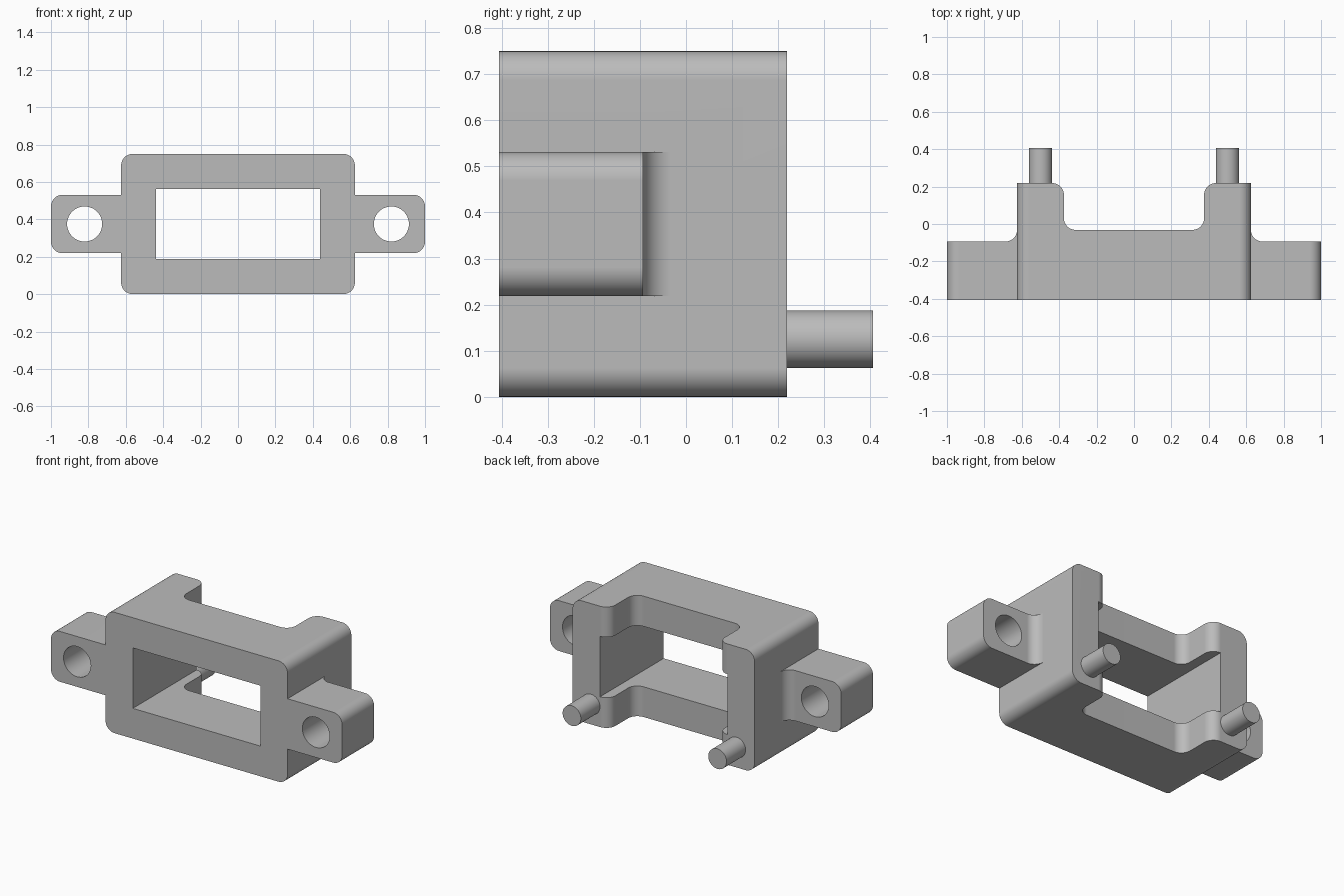
import bpy, bmesh
from math import cos, sin, radians
from mathutils import Vector

if "Cube" in bpy.data.objects:
    bpy.data.objects.remove(bpy.data.objects["Cube"])

U = 1 / 16            # one design unit
R = U                 # common fillet radius
FRONT, BACK = -6.5 * U, 3.5 * U
MID_Z = 6 * U

grey = bpy.data.materials.new("plain grey")
grey.use_nodes = True
grey.diffuse_color = (0.5, 0.5, 0.5, 1)
grey.node_tree.nodes["Principled BSDF"].inputs["Base Color"].default_value = (0.5, 0.5, 0.5, 1)


def arc(cx, cy, start, end, steps=12):
    angles = [radians(start + (end - start) * i / steps) for i in range(steps + 1)]
    return [(cx + R * cos(a), cy + R * sin(a)) for a in angles]


def mirrored(half):
    """Close a right-hand profile with its mirror image."""
    return half + [(-x, y) for x, y in reversed(half)]


def prism(name, profile, axis, low, high):
    """Extrude a profile along z (plan view) or y (front view)."""
    def place(p, d):
        return (p[0], p[1], d) if axis == "z" else (p[0], d, p[1])
    bm = bmesh.new()
    face = bm.faces.new([bm.verts.new(place(p, low)) for p in profile])
    moved = bmesh.ops.extrude_face_region(bm, geom=[face])["geom"]
    shift = Vector(place((0, 0), high - low))
    bmesh.ops.translate(bm, vec=shift, verts=[v for v in moved if isinstance(v, bmesh.types.BMVert)])
    bmesh.ops.recalc_face_normals(bm, faces=bm.faces)
    return finish(name, bm)


def finish(name, bm):
    mesh = bpy.data.meshes.new(name)
    bm.to_mesh(mesh)
    bm.free()
    mesh.materials.append(grey)
    obj = bpy.data.objects.new(name, mesh)
    bpy.context.collection.objects.link(obj)
    return obj


def cylinder(name, x, z, radius, low, high, segments=48):
    profile = [(x + radius * cos(radians(360 * i / segments)),
                z + radius * sin(radians(360 * i / segments))) for i in range(segments)]
    return prism(name, profile, "y", low, high)


def select_only(obj):
    bpy.ops.object.select_all(action="DESELECT")
    obj.select_set(True)
    bpy.context.view_layer.objects.active = obj


def combine(target, tool, operation):
    mod = target.modifiers.new(operation.title(), "BOOLEAN")
    mod.operation, mod.object, mod.solver = operation, tool, "EXACT"
    select_only(target)
    bpy.ops.object.modifier_apply(modifier=mod.name)
    bpy.data.objects.remove(tool)


def smooth(obj):
    select_only(obj)
    bpy.ops.object.shade_smooth_by_angle(angle=radians(30))
    mod = obj.modifiers.new("Even Shading", "WEIGHTED_NORMAL")
    mod.keep_sharp = True


# Main block with rounded corners
w, h = 10 * U, 12 * U
half = arc(w - R, R, -90, 0) + arc(w - R, h - R, 0, 90)
frame = prism("frame", mirrored(half), "y", FRONT, BACK)

# Mounting ears, filleted into the block at the back
ear_back = -1.5 * U
half = [(1, FRONT), (1, ear_back)] + arc(w + R, ear_back + R, 270, 180) + [(0.6, ear_back + R), (0.6, -0.1)]
ears = prism("ears", mirrored(half), "z", MID_Z - 2.5 * U, MID_Z + 2.5 * U)
bm = bmesh.new()
bm.from_mesh(ears.data)
corners = [e for e in bm.edges if all(abs(v.co.x) > 0.99 for v in e.verts)
           and abs(e.verts[0].co.y - e.verts[1].co.y) > 0.1]
bmesh.ops.bevel(bm, geom=corners, offset=R, segments=12, profile=0.5, affect="EDGES")
bm.to_mesh(ears.data)
bm.free()
combine(frame, ears, "UNION")

# Rear recess between the two prongs
floor = -0.5 * U
half = arc(5 * U, floor + R, -90, 0) + arc(7 * U, BACK - R, 180, 90) + [(7 * U, 0.4)]
recess = prism("recess_cutter", mirrored(half), "z", -0.1, 0.9)
combine(frame, recess, "DIFFERENCE")

# Rectangular window through the block
window = prism("window_cutter", mirrored([(7 * U, 3 * U), (7 * U, 9 * U)]), "y", -0.6, 0.6)
combine(frame, window, "DIFFERENCE")

# Screw holes in the ears and locating pegs on the prongs
for side, label in ((1, "left"), (-1, "right")):
    hole = cylinder("hole_cutter", side * 0.82, MID_Z, 1.5 * U, -0.6, 0.6)
    combine(frame, hole, "DIFFERENCE")
    peg = cylinder(label + "_peg", side * 0.5, 2 * U, U, BACK - 0.01, -FRONT)
    smooth(peg)

smooth(frame)
